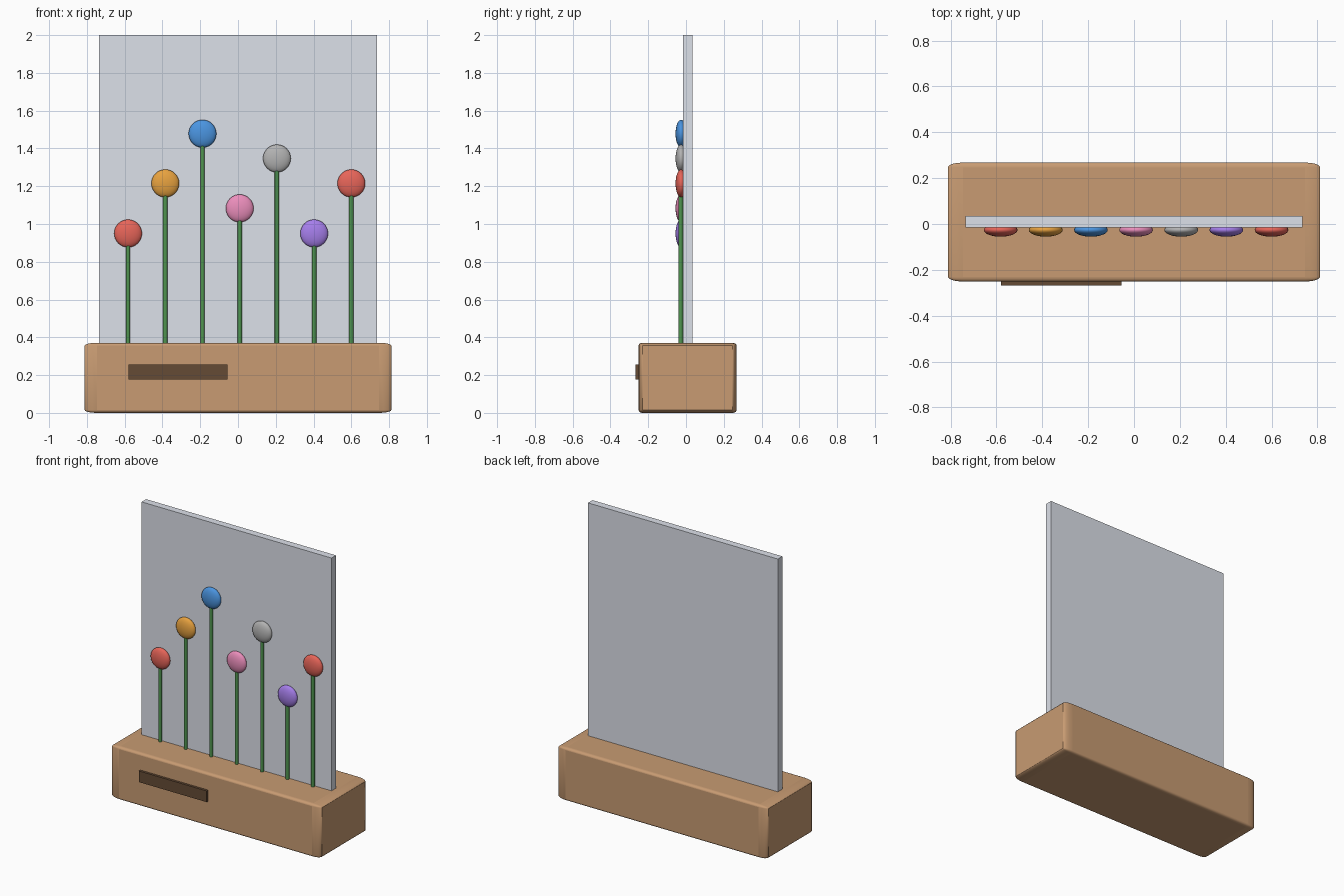
import bpy
from math import radians

if "Cube" in bpy.data.objects:
    bpy.data.objects.remove(bpy.data.objects["Cube"])


def paint(obj, name, rgb):
    mat = bpy.data.materials.get(name) or bpy.data.materials.new(name)
    mat.diffuse_color = (*rgb, 1)
    mat.use_nodes = True
    mat.node_tree.nodes["Principled BSDF"].inputs["Base Color"].default_value = mat.diffuse_color
    obj.data.materials.append(mat)


def box(name, x, y, z, mat, rgb):
    """Box from (min, max) spans; scale is left on the object."""
    spans = (x, y, z)
    bpy.ops.mesh.primitive_cube_add(size=1, location=[(a + b) / 2 for a, b in spans])
    obj = bpy.context.object
    obj.name = name
    obj.scale = [b - a for a, b in spans]
    paint(obj, mat, rgb)
    return obj


# Wooden base: bevel is stretched along with the box
base = box("base", (-0.812, 0.812), (-0.251, 0.268), (0, 0.371), "wood", (0.58, 0.33, 0.17))
bevel = base.modifiers.new("round_edges", "BEVEL")
bevel.width = 0.04
bevel.segments = 4
bpy.ops.object.shade_smooth_by_angle(angle=radians(40))

# Upright panel and front plate
box("panel", (-0.735, 0.735), (-0.016, 0.034), (0.36, 2.0), "pale_panel", (0.72, 0.75, 0.82))
box("front_plate", (-0.58, -0.055), (-0.268, -0.245), (0.177, 0.255), "dark_wood", (0.13, 0.07, 0.035))

# Row of flowers: colour and head height
colours = {
    "red": (0.80, 0.13, 0.10), "orange": (0.80, 0.36, 0.05), "blue": (0.07, 0.30, 0.75),
    "pink": (0.83, 0.27, 0.50), "grey": (0.45, 0.45, 0.45), "purple": (0.38, 0.21, 0.83),
}
flowers = [("red", 0.95), ("orange", 1.215), ("blue", 1.478), ("pink", 1.083),
           ("grey", 1.347), ("purple", 0.95), ("red", 1.215)]

for i, (colour, z) in enumerate(flowers):
    x = -0.582 + 0.197 * i
    # Stem
    bottom = 0.36
    bpy.ops.mesh.primitive_cylinder_add(vertices=16, radius=0.0115, depth=z - bottom,
                                        location=(x, -0.028, (z + bottom) / 2))
    stem = bpy.context.object
    stem.name = f"stem_{i + 1}"
    paint(stem, "stem_green", (0.08, 0.30, 0.08))
    bpy.ops.object.shade_smooth_by_angle(angle=radians(40))
    # Flattened head
    bpy.ops.mesh.primitive_uv_sphere_add(segments=32, ring_count=16, radius=0.0735,
                                         location=(x, -0.026, z))
    head = bpy.context.object
    head.name = f"flower_head_{i + 1}"
    head.scale.y = 0.4
    paint(head, colour + "_flower", colours[colour])
    bpy.ops.object.shade_smooth_by_angle(angle=radians(60))
